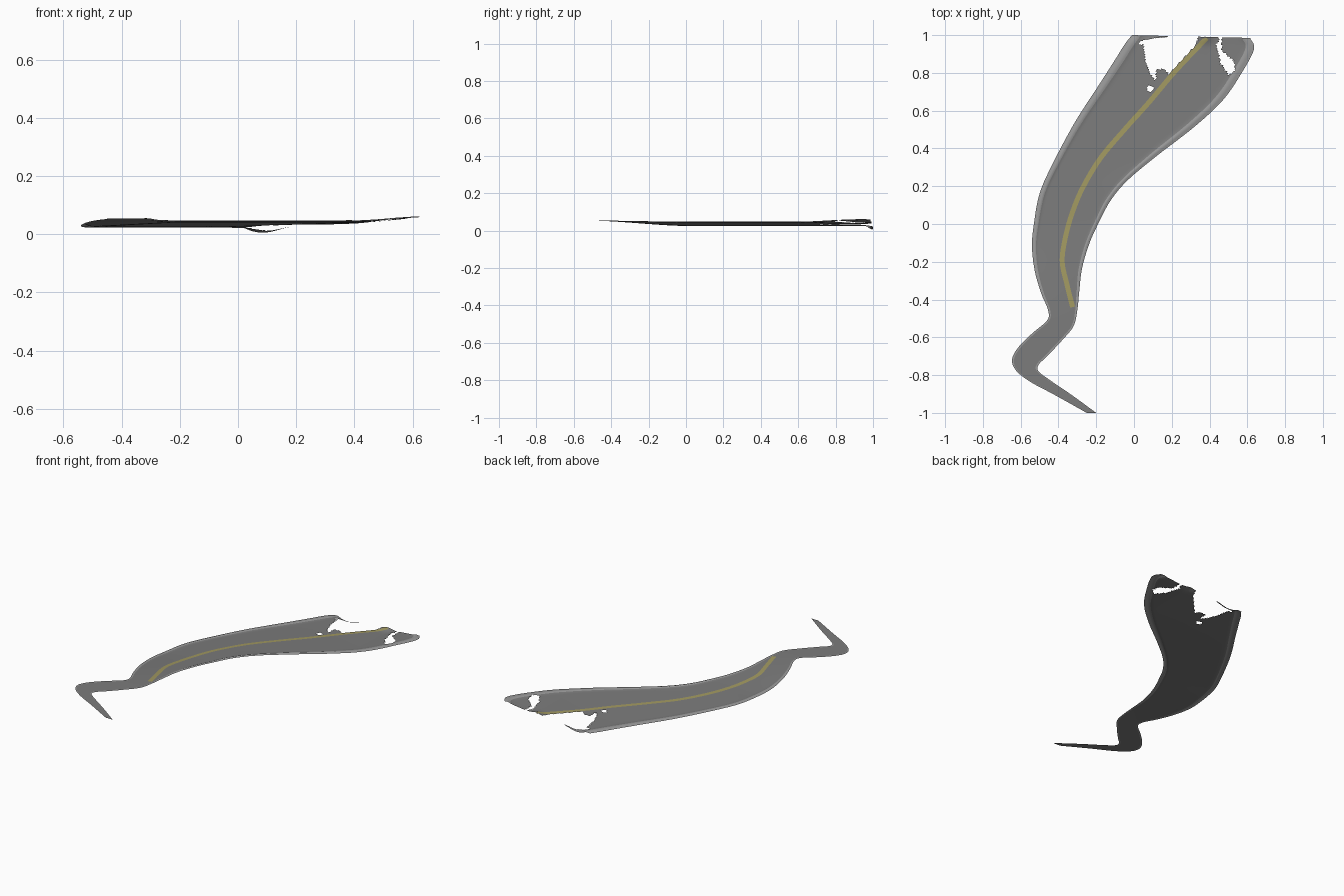
import bpy, bmesh, math
from mathutils import Vector
from mathutils.bvhtree import BVHTree

if "Cube" in bpy.data.objects:
    bpy.data.objects.remove(bpy.data.objects["Cube"])

# Road stations: left x, left y, right x, right y
STATIONS = [
    (-.25, -1, -.20, -1), (-.42, -.905, -.33, -.905), (-.55, -.835, -.44, -.83),
    (-.625, -.775, -.505, -.78), (-.645, -.715, -.505, -.745), (-.61, -.65, -.46, -.70),
    (-.54, -.58, -.38, -.615), (-.46, -.51, -.32, -.54), (-.455, -.455, -.30, -.455),
    (-.49, -.37, -.29, -.36), (-.525, -.25, -.275, -.235), (-.54, -.12, -.235, -.10),
    (-.53, 0, -.18, .02), (-.50, .16, -.12, .13), (-.435, .31, -.03, .235),
    (-.315, .535, .12, .36), (-.18, .745, .32, .515), (-.10, .87, .47, .655),
    (-.05, .95, .57, .80), (-.015, .995, .635, .925), (-.01, 1, .615, .985)]
CENTRE = [(-.325, -.44), (-.355, -.32), (-.38, -.20), (-.365, -.08), (-.33, .05),
          (-.275, .185), (-.18, .345), (-.05, .50), (.08, .645), (.215, .805), (.385, .985)]
# Torn openings at the wide end
HOLES = [
    [(.02, .95), (.04, .97), (.10, .982), (.18, .99), (.18, 1.02), (.345, 1.02), (.33, .95),
     (.265, .88), (.22, .83), (.18, .79), (.165, .82), (.12, .82), (.115, .76), (.08, .80),
     (.06, .86), (.05, .95)],
    [(.085 + .02 * math.cos(a), .715 + .02 * math.sin(a)) for a in range(6)],
    [(.435, .95), (.45, .97), (.45, 1.02), (.465, 1.02), (.465, .92), (.53, .86),
     (.535, .81), (.50, .79), (.46, .85)]]


def spline(pts, steps):
    """Catmull-Rom samples through a list of points."""
    p = [Vector(q) for q in pts]
    p = [p[0] * 2 - p[1]] + p + [p[-1] * 2 - p[-2]]
    out = []
    for i in range(1, len(p) - 2):
        a, b, c, d = p[i - 1:i + 3]
        for k in range(steps):
            t = k / steps
            out.append((b * 2 + (c - a) * t + (a * 2 - b * 5 + c * 4 - d) * t * t
                        + (b * 3 - a - c * 3 + d) * t ** 3) * .5)
    return out + [p[-2]]


def bump(x, y, cx, cy, rx, ry):
    return math.exp(-((x - cx) / rx) ** 2 - ((y - cy) / ry) ** 2)


def surface(row, u):
    """Point across the banked road, u runs from left edge to right edge."""
    lx, ly, rx, ry = row
    x, y = lx + (rx - lx) * u, max(-1, min(1, ly + (ry - ly) * u))
    t = max(0, min(1, (y + .55) / .6))
    t = t * t * (3 - 2 * t)
    z = .054 * (1 - t) + (.023 + .02 * u) * t
    edge = min(u, 1 - u)
    z += .005 * t * math.exp(-((edge - .045) / .03) ** 2)
    z += .016 * max(0, min(1, (x - .4) / .24)) * max(0, min(1, (y - .4) / .4))
    z -= .021 * bump(x, y, .09, 1, .07, .03)
    z += .014 * bump(x, y, .38, 1, .04, .04)
    return Vector((x, y, max(0, z)))


def inside(x, y, poly):
    hit = False
    for (x1, y1), (x2, y2) in zip(poly, poly[1:] + poly[:1]):
        if (y1 > y) != (y2 > y) and x < (x2 - x1) * (y - y1) / (y2 - y1) + x1:
            hit = not hit
    return hit


def material(name, colour):
    m = bpy.data.materials.new(name)
    m.diffuse_color = (*colour, 1)
    m.use_nodes = True
    m.node_tree.nodes["Principled BSDF"].inputs["Base Color"].default_value = m.diffuse_color
    return m


def grid(rows):
    bm = bmesh.new()
    v = [[bm.verts.new(p) for p in r] for r in rows]
    for a, b in zip(v, v[1:]):
        for i in range(len(a) - 1):
            bm.faces.new((a[i], a[i + 1], b[i + 1], b[i]))
    return bm


def finish(bm, name, mat):
    bmesh.ops.delete(bm, geom=[f for f in bm.faces if any(
        inside(*f.calc_center_median().xy, h) for h in HOLES)], context='FACES')
    bmesh.ops.remove_doubles(bm, verts=bm.verts, dist=.0003)
    for f in bm.faces:
        f.smooth = True
    me = bpy.data.meshes.new(name)
    bm.to_mesh(me)
    bm.free()
    me.materials.append(mat)
    bpy.context.collection.objects.link(bpy.data.objects.new(name, me))


asphalt = material("asphalt", (.20, .20, .20))
kerb = material("kerb", (.32, .32, .32))
paint = material("paint", (.36, .32, .12))
rows = spline(STATIONS, 16)


def strip(u0, u1, n):
    return grid([[surface(r, u0 + (u1 - u0) * i / n) for i in range(n + 1)] for r in rows])


# Road deck and its two pale edges
deck = strip(.07, .93, 60)
tree = BVHTree.FromBMesh(deck)
finish(deck, "road_deck", asphalt)
finish(strip(0, .07, 6), "left_kerb", kerb)
finish(strip(.93, 1, 6), "right_kerb", kerb)

# Yellow centre line laid just above the deck
path = spline(CENTRE, 12)
ribbon = []
for i, p in enumerate(path):
    d = (path[min(i + 1, len(path) - 1)] - path[max(i - 1, 0)]).normalized()
    line = []
    for s in (-.013, 0, .013):
        q = Vector((p.x - d.y * -s, p.y + d.x * -s, 1))
        hit = tree.ray_cast(q, Vector((0, 0, -1)))[0]
        line.append(Vector((q.x, q.y, (hit.z if hit else .04) + .002)))
    ribbon.append(line)
finish(grid(ribbon), "centre_line", paint)
